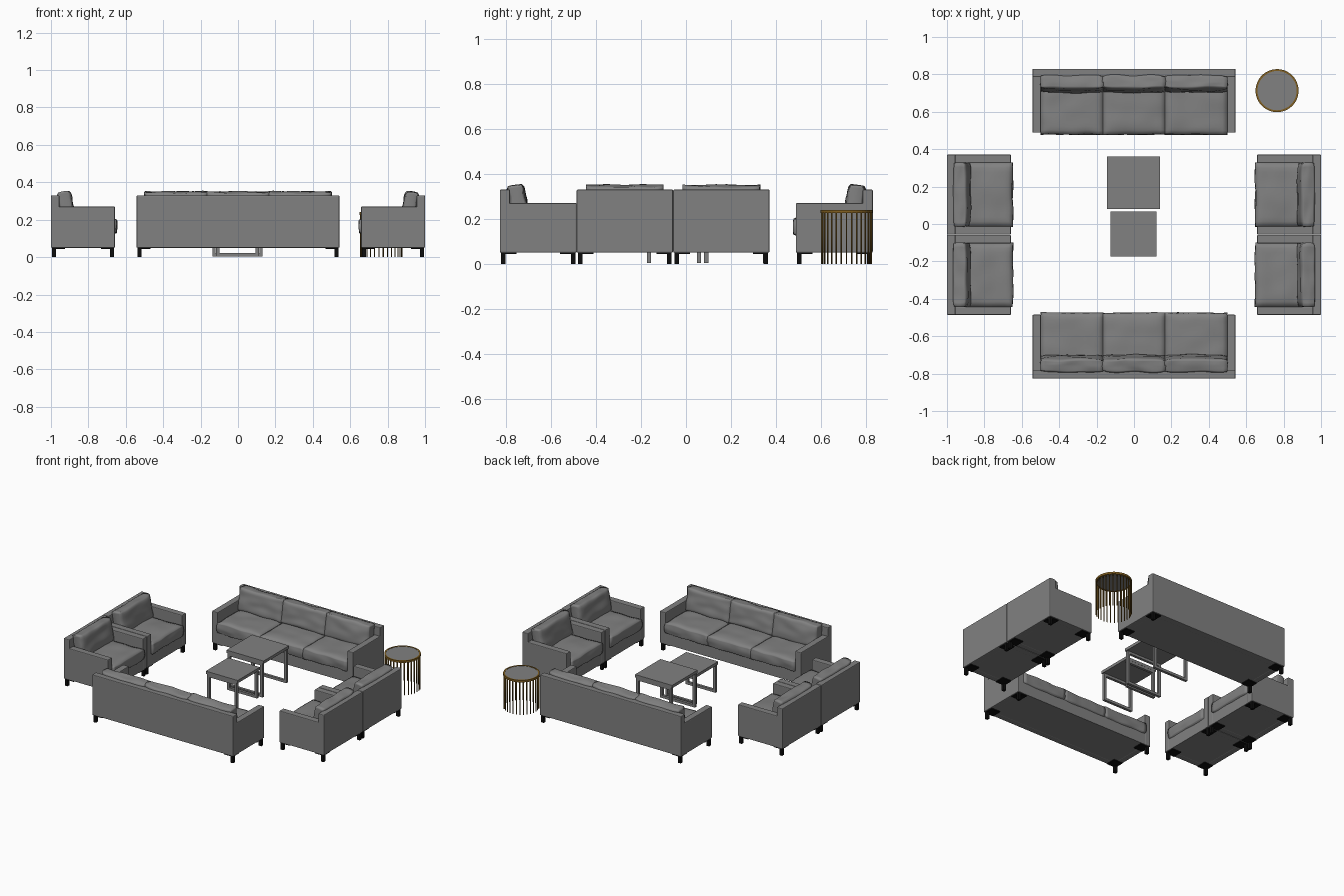
import bpy, bmesh, math
from mathutils import Matrix, Vector, noise

if "Cube" in bpy.data.objects:
    bpy.data.objects.remove(bpy.data.objects["Cube"])


def material(name, rgb):
    m = bpy.data.materials.new(name)
    m.diffuse_color = (*rgb, 1)
    m.use_nodes = True
    m.node_tree.nodes["Principled BSDF"].inputs["Base Color"].default_value = m.diffuse_color
    return m


GREY = material("grey", (0.22, 0.22, 0.22))
BLACK = material("black", (0.004, 0.004, 0.004))
GOLD = material("gold", (0.22, 0.115, 0.015))
I = Matrix.Identity(4)


def finish(bm, name, mat, M=I, smooth=False):
    bm.transform(M)
    me = bpy.data.meshes.new(name)
    bm.to_mesh(me)
    bm.free()
    me.materials.append(mat)
    for p in me.polygons:
        p.use_smooth = smooth
    ob = bpy.data.objects.new(name, me)
    bpy.context.collection.objects.link(ob)
    return ob


def add_box(bm, lo, hi, bevel=0.0):
    lo, hi = Vector(lo), Vector(hi)
    part = bmesh.new()
    bmesh.ops.create_cube(part, size=1, matrix=Matrix.Translation((lo + hi) / 2)
                          @ Matrix.Diagonal((*(hi - lo), 1)))
    if bevel:
        bmesh.ops.bevel(part, geom=part.edges[:], offset=bevel, segments=2,
                        profile=0.5, affect='EDGES')
    me = bpy.data.meshes.new("tmp")
    part.to_mesh(me)
    part.free()
    bm.from_mesh(me)
    bpy.data.meshes.remove(me)


def cushion(name, size, M, seed):
    """Soft box: thickness along z, thinner at the rim, slightly rumpled."""
    bm = bmesh.new()
    bmesh.ops.create_cube(bm, size=2)
    bmesh.ops.subdivide_edges(bm, edges=bm.edges[:], cuts=13, use_grid_fill=True)
    for v in bm.verts:
        x, y, z = v.co
        puff = 0.74 + 0.26 * math.sqrt(max(0, (1 - abs(x) ** 5) * (1 - abs(y) ** 5)))
        side = 1 - 0.025 * z * z
        n = noise.noise(Vector((x * 1.5 + seed * 7.3, y * 1.5, z)))
        m = noise.noise(Vector((x * 2 - seed * 3.1, 5 + y, z * 0.6)))
        v.co = (x * side * size[0] / 2,
                y * side * size[1] / 2 + 0.006 * m * abs(y),
                z * puff * size[2] / 2 + 0.006 * n)
    finish(bm, name, GREY, M, True)


def seating(name, W, n, loc, deg, seed):
    """Upholstered seat facing -y before rotation, with n cushions."""
    M = Matrix.Translation((*loc, 0)) @ Matrix.Rotation(math.radians(deg), 4, 'Z')
    h, d, t = W / 2, 0.171, 0.045
    # frame: back, arms, base
    bm = bmesh.new()
    add_box(bm, (-h, d - t, 0.05), (h, d, 0.33), 0.005)
    for s in (-1, 1):
        a, b = sorted((s * h, s * (h - t)))
        add_box(bm, (a, -d, 0.05), (b, d - 0.01, 0.27), 0.005)
    add_box(bm, (-h + 0.03, -d + 0.002, 0.051), (h - 0.03, d - 0.02, 0.13))
    finish(bm, name + "_frame", GREY, M)
    # legs with mounting plates
    bm = bmesh.new()
    for sx in (-1, 1):
        for sy in (-1, 1):
            x, y = sx * (h - 0.016), sy * (d - 0.016)
            add_box(bm, (x - 0.01, y - 0.01, 0), (x + 0.01, y + 0.01, 0.05))
            x, y = sx * (h - 0.04), sy * (d - 0.04)
            add_box(bm, (x - 0.034, y - 0.034, 0.044), (x + 0.034, y + 0.034, 0.0515))
    finish(bm, name + "_legs", BLACK, M)
    # seat and back cushions
    w = (W - 2 * t) / n
    for i in range(n):
        x = (i - (n - 1) / 2) * w
        cushion(f"{name}_seat_cushion_{i}", (w + 0.006, 0.285, 0.09),
                M @ Matrix.Translation((x, -0.04, 0.165)), seed + i)
        cushion(f"{name}_back_cushion_{i}", (w + 0.008, 0.155, 0.078),
                M @ Matrix.Translation((x, 0.09, 0.272))
                @ Matrix.Rotation(math.radians(80), 4, 'X'), seed + i + 10)


seating("back_sofa", 1.085, 3, (0, 0.659), 0, 1)
seating("front_sofa", 1.085, 3, (0, -0.656), 180, 1)
for side, sx in (("left", -1), ("right", 1)):
    for k, y in enumerate((0.157, -0.272)):
        seating(f"{side}_armchair_{k}", 0.428, 1, (sx * 0.829, y), -90 * sx, 4 + k)


def sled_table(name, x0, x1, y0, y1, H):
    bm = bmesh.new()
    b = 0.018
    add_box(bm, (x0, y0, H - 0.02), (x1, y1, H))
    xa, xb = x0 + 0.008, x1 - 0.008
    for y in (y0 + 0.001, y1 - b - 0.001):
        for x in (xa, xb - b):
            add_box(bm, (x, y, 0.004), (x + b, y + b, H - 0.019))
        for z in (0.004, H - 0.019 - b):
            add_box(bm, (xa + b, y, z), (xb - b, y + b, z + b))
    finish(bm, name, GREY)


sled_table("tall_coffee_table", -0.145, 0.14, 0.08, 0.36, 0.26)
sled_table("low_coffee_table", -0.125, 0.12, -0.175, 0.068, 0.217)

# round side table: wire drum with a ring around the top
C = Matrix.Translation((0.765, 0.713, 0))
R, N = 0.115, 30
bm = bmesh.new()
for i in range(N):
    a = 2 * math.pi * i / N
    bmesh.ops.create_cone(bm, cap_ends=True, segments=6, radius1=0.0032, radius2=0.0032,
                          depth=0.23, matrix=Matrix.Translation(
                              ((R - 0.004) * math.cos(a), (R - 0.004) * math.sin(a), 0.115)))
finish(bm, "side_table_bars", GOLD, C, True)

bm = bmesh.new()
S = 48
rows = []
for r, z in ((R, 0.226), (R, 0.24), (R - 0.01, 0.24), (R - 0.01, 0.226)):
    rows.append([bm.verts.new((r * math.cos(2 * math.pi * i / S),
                               r * math.sin(2 * math.pi * i / S), z)) for i in range(S)])
for k in range(4):
    p, q = rows[k], rows[(k + 1) % 4]
    for i in range(S):
        j = (i + 1) % S
        bm.faces.new((p[i], p[j], q[j], q[i]))
bmesh.ops.recalc_face_normals(bm, faces=bm.faces[:])
finish(bm, "side_table_ring", GOLD, C)

bm = bmesh.new()
bmesh.ops.create_cone(bm, cap_ends=True, segments=S, radius1=R - 0.009, radius2=R - 0.009,
                      depth=0.01, matrix=Matrix.Translation((0, 0, 0.233)))
finish(bm, "side_table_top", GREY, C)
